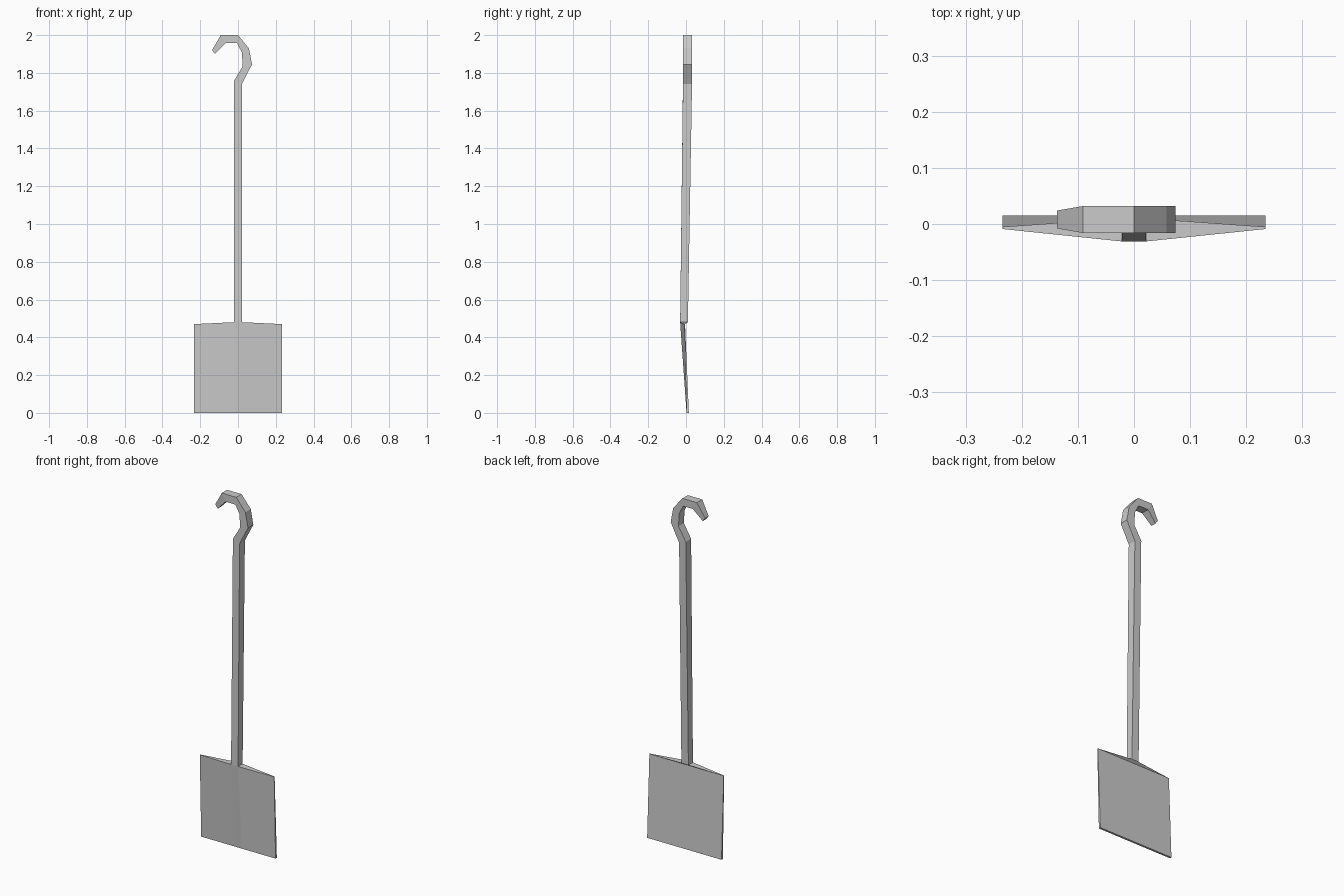
import bpy, bmesh

if "Cube" in bpy.data.objects:
    bpy.data.objects.remove(bpy.data.objects["Cube"])


def finish(name, bm):
    bmesh.ops.recalc_face_normals(bm, faces=bm.faces)
    mesh = bpy.data.meshes.new(name)
    bm.to_mesh(mesh)
    bm.free()
    obj = bpy.data.objects.new(name, mesh)
    bpy.context.collection.objects.link(obj)
    return obj


W, NECK = 0.234, 0.022      # half widths of blade and handle
Y0, Y1 = -0.031, 0.01       # handle depth where it meets the blade

# Blade: flat back, front bulging towards the handle socket
bm = bmesh.new()
half = {
    "low_front": (W, 0.003, 0), "low_back": (W, 0.015, 0),
    "low_mid": (NECK, 0.003, 0),
    "top_front": (W, -0.009, 0.47), "top_back": (W, -0.005, 0.47),
    "neck_front": (NECK, Y0, 0.48), "neck_back": (NECK, Y1, 0.48),
}
R = {k: bm.verts.new(p) for k, p in half.items()}
L = {k: bm.verts.new((-p[0], p[1], p[2])) for k, p in half.items()}
for s in (R, L):
    for names in (("low_mid", "low_front", "top_front", "neck_front"),
                  ("low_front", "low_back", "top_back", "top_front"),
                  ("top_front", "top_back", "neck_back", "neck_front")):
        bm.faces.new([s[n] for n in names])
# faces spanning both halves: front strip, back, underside of socket, socket top
for a, b in (("low_mid", "neck_front"), ("low_back", "top_back"),
             ("top_back", "neck_back"), ("neck_back", "neck_front")):
    bm.faces.new((L[a], R[a], R[b], L[b]))
bm.faces.new((L["low_mid"], R["low_mid"], R["low_front"], R["low_back"],
              L["low_back"], L["low_front"]))
finish("blade", bm)

# Handle and hook: four-sided bar lofted through stations
# (outer x, outer z, inner x, inner z, front y, back y)
stations = [
    (NECK, 0.48, -NECK, 0.48, Y0, Y1),
    (0.021, 1.742, -0.021, 1.758, -0.016, 0.032),
    (0.074, 1.845, 0.025, 1.835, -0.016, 0.032),
    (0.058, 1.93, 0.020, 1.91, -0.016, 0.032),
    (0.0, 2.0, -0.005, 1.957, -0.016, 0.032),
    (-0.091, 2.0, -0.066, 1.957, -0.016, 0.032),
    (-0.137, 1.921, -0.122, 1.90, -0.008, 0.024),
]
bm = bmesh.new()
rings = [[bm.verts.new(p) for p in ((xo, f, zo), (xo, b, zo), (xi, b, zi), (xi, f, zi))]
         for xo, zo, xi, zi, f, b in stations]
for r, s in zip(rings, rings[1:]):
    for i in range(4):
        j = (i + 1) % 4
        bm.faces.new((r[i], r[j], s[j], s[i]))
bm.faces.new(rings[0])
bm.faces.new(rings[-1])
finish("handle_with_hook", bm)
